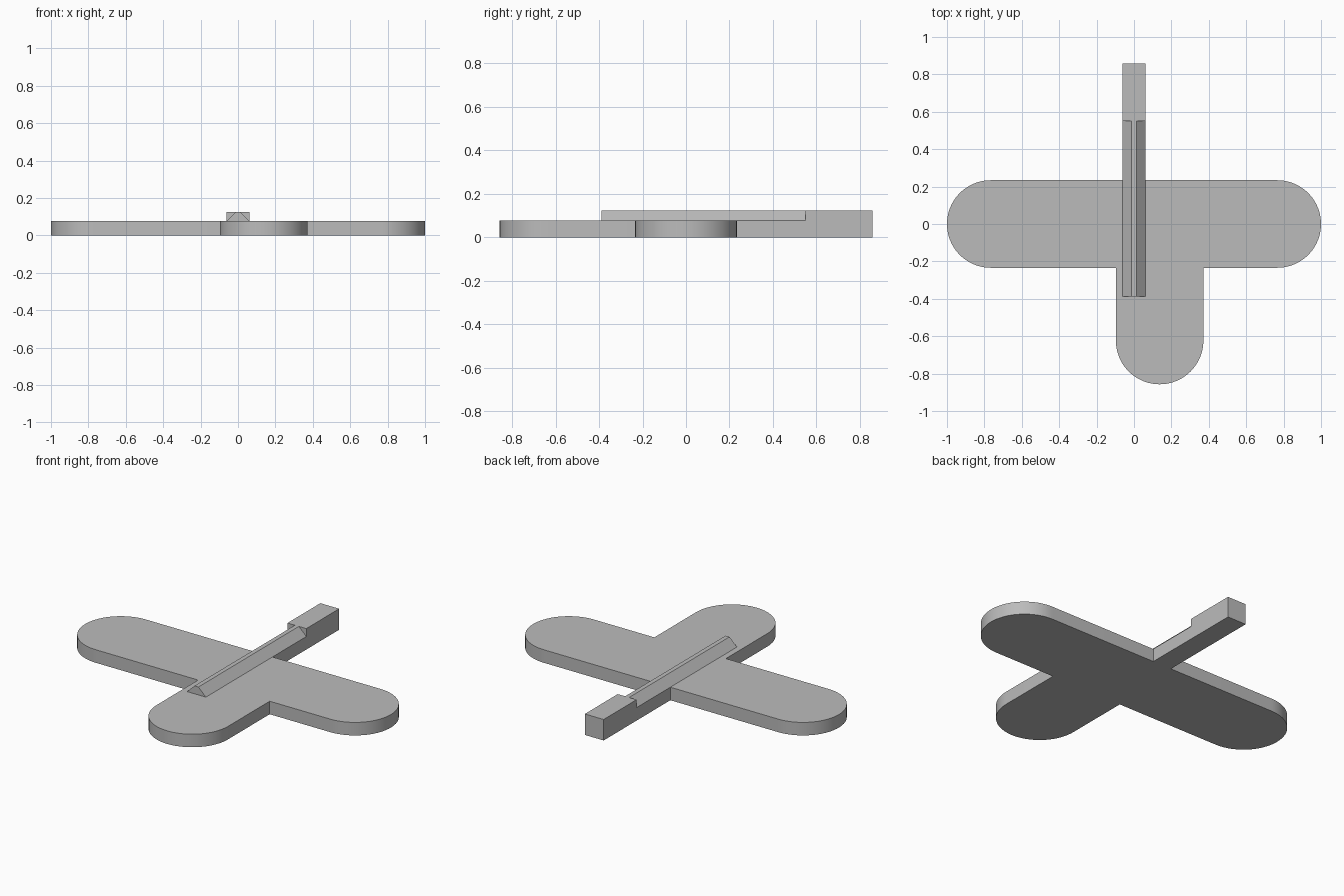
import bpy, bmesh, math
from mathutils import Vector

cube = bpy.data.objects.get("Cube")
if cube:
    bpy.data.objects.remove(cube, do_unlink=True)

GREY = (0.5, 0.5, 0.5, 1)
mat = bpy.data.materials.new("plain grey")
mat.use_nodes = True
mat.diffuse_color = GREY
mat.node_tree.nodes["Principled BSDF"].inputs["Base Color"].default_value = GREY

PLATE_H, TOP = 0.077, 0.124   # plate thickness, overall height
R = 0.234                     # radius of the rounded ends
HALF = 0.0615                 # half width of the bar
STEP, BACK = 0.55, 0.857      # where the raised block starts and ends


def prism(name, points, direction):
    """Extrude a closed outline of 3D points along a direction."""
    bm = bmesh.new()
    face = bm.faces.new([bm.verts.new(p) for p in points])
    result = bmesh.ops.extrude_face_region(bm, geom=[face], use_keep_orig=True)
    moved = [g for g in result["geom"] if isinstance(g, bmesh.types.BMVert)]
    bmesh.ops.translate(bm, verts=moved, vec=Vector(direction))
    bmesh.ops.recalc_face_normals(bm, faces=bm.faces)
    mesh = bpy.data.meshes.new(name)
    bm.to_mesh(mesh)
    bm.free()
    obj = bpy.data.objects.new(name, mesh)
    bpy.context.collection.objects.link(obj)
    mesh.materials.append(mat)
    return obj


def half_circle(cx, cy, start, n=40):
    """Counterclockwise half circle beginning at the given angle."""
    angles = [math.radians(start) + math.pi * i / n for i in range(n + 1)]
    return [(cx + R * math.cos(a), cy + R * math.sin(a), 0) for a in angles]


# Flat plate: rounded crosspiece with an off-centre rounded arm to the front
arm_x, end_x, arm_y = 0.137, 1 - R, R - 0.857
outline = (half_circle(end_x, 0, -90) + half_circle(-end_x, 0, 90)
           + [(arm_x - R, -R, 0)] + half_circle(arm_x, arm_y, 180)
           + [(arm_x + R, -R, 0)])
plate = prism("plate", outline, (0, 0, PLATE_H))
bpy.ops.object.select_all(action="DESELECT")
plate.select_set(True)
bpy.context.view_layer.objects.active = plate
bpy.ops.object.shade_smooth_by_angle(angle=math.radians(30))

# Rear bar: low behind the plate, full height at the back end
side = [(R, 0), (BACK, 0), (BACK, TOP), (STEP, TOP), (STEP, PLATE_H), (R, PLATE_H)]
prism("rear_bar", [(-HALF, y, z) for y, z in side], (2 * HALF, 0, 0))

# Bevelled ridge lying along the plate and the low part of the bar
RIDGE_FRONT, CREST = -0.388, 0.013
section = [(-HALF, PLATE_H), (HALF, PLATE_H), (CREST, TOP), (-CREST, TOP)]
prism("ridge", [(x, RIDGE_FRONT, z) for x, z in section], (0, STEP - RIDGE_FRONT, 0))
